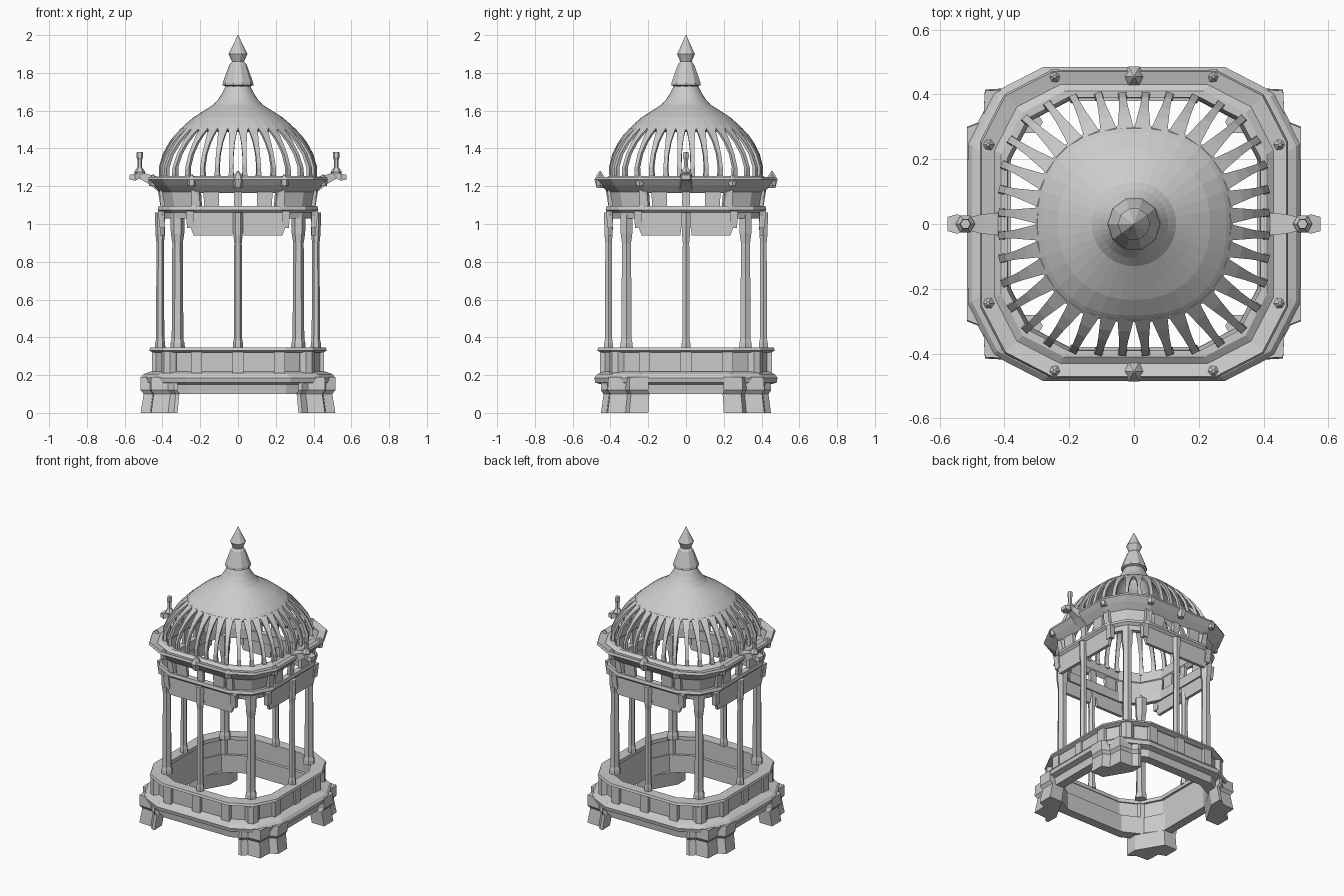
import bpy, bmesh
from math import sin, cos, pi
from mathutils import Vector, Matrix

if "Cube" in bpy.data.objects:
    bpy.data.objects.remove(bpy.data.objects["Cube"])

def make(name, lofts):
    """Object from lofts: each is (list of point loops, wrap end-to-start?)."""
    bm = bmesh.new()
    for loops, wrap in lofts:
        rows = [[bm.verts.new(p) for p in loop] for loop in loops]
        n = len(rows[0])
        for a, b in zip(rows, rows[1:] + ([rows[0]] if wrap else [])):
            for i in range(n):
                j = (i + 1) % n
                bm.faces.new((a[i], a[j], b[j], b[i]))
        if not wrap:
            bm.faces.new(rows[0])
            bm.faces.new(rows[-1])
    bmesh.ops.recalc_face_normals(bm, faces=bm.faces)
    me = bpy.data.meshes.new(name)
    bm.to_mesh(me)
    bm.free()
    ob = bpy.data.objects.new(name, me)
    bpy.context.collection.objects.link(ob)
    return ob

def plan(w, z, dy):
    """Square outline with softened chamfered corners."""
    h, c = w - dy, 0.19 + (w - 0.4) * 0.4
    q = [(w, h - c), (w - .34 * c, h - .34 * c), (w - c, h)]
    pts = q + [(-x, y) for x, y in q[::-1]] + [(-x, -y) for x, y in q] + [(x, -y) for x, y in q[::-1]]
    return [(x, y, z) for x, y in pts]

def frame(name, profile, dy=0.0):
    return make(name, [([plan(w, z, dy) for w, z in profile], True)])

def lathe(profile, x=0, y=0, n=8):
    return ([[(x + r * cos(2 * pi * i / n), y + r * sin(2 * pi * i / n), z)
              for i in range(n)] for r, z in profile], False)

def prism(poly, z0, z1, grow=0.0):
    k = 1 + grow
    return ([[(x, y, z0) for x, y in poly], [(x * k, y * k, z1) for x, y in poly]], False)

def box(x0, x1, y0, y1, z0, z1, grow=0.0):
    return prism([(x0, y0), (x1, y0), (x1, y1), (x0, y1)], z0, z1, grow)

def turned(loft, k):
    m = Matrix.Rotation(k * pi / 2, 3, 'Z')
    return ([[m @ Vector(p) for p in loop] for loop in loft[0]], loft[1])

def mirrored(loft, sx, sy):
    return ([[(p[0] * sx, p[1] * sy, p[2]) for p in loop] for loop in loft[0]], loft[1])

SIGNS = [(1, 1), (-1, 1), (-1, -1), (1, -1)]

# Feet: stepped corner blocks
low = [(.515, .20), (.515, .30), (.465, .32), (.46, .415), (.37, .42), (.34, .45), (.32, .45), (.32, .37), (.42, .20)]
foot = ([[(x, y, 0) for x, y in low],
         [(x * .97, y * .97, .10) for x, y in low],
         [(x, y, .12) for x, y in low],
         [(x, y * .99, .19) for x, y in low]], False)
make("corner_feet", [mirrored(foot, *s) for s in SIGNS])

# Base: heavy lower moulding, plinth wall and top rail
frame("base_moulding", [(.41, .10), (.47, .10), (.475, .15), (.51, .16), (.515, .185),
                        (.50, .205), (.46, .22), (.41, .22)], .03)
frame("plinth_wall", [(.41, .21), (.445, .21), (.445, .325), (.41, .325)], .01)
frame("plinth_rail", [(.395, .32), (.45, .32), (.47, .33), (.465, .345), (.395, .345)])
pil = [turned(box(x - .03, x + .03, -.455, -.425, .21, .325), k) for k in range(4) for x in (-.22, 0, .22)]
make("plinth_pilasters", pil + [lathe([(.045, .21), (.045, .325)], sx * .36, sy * .36) for sx, sy in SIGNS])

# Eight columns: four mid-side, four thicker at the corners
def column(x, y, r):
    return lathe([(r * 1.25, .34), (r * 1.2, .37), (r, .39), (r * .9, .90), (r * 1.15, .95),
                  (r * 1.25, 1.06)], x, y, 6)
make("side_columns", [column(x, y, .022) for x, y in [(.412, 0), (-.412, 0), (0, .41), (0, -.41)]])
make("corner_columns", [column(x * .32, y * .315, .031) for x, y in SIGNS])

# Entablature: hanging trapezoid panels, corner drops and a moulding
hang = []
for k in range(4):
    for s in (-1, 1):
        quad = lambda y: [(s * x, y, z) for x, z in
                          [(.28, 1.06), (.235, .94), (.03, .94), (.025, .98), (0, 1.02), (0, 1.06)]]
        hang.append(turned(([quad(-.41), quad(-.39)], False), k))
        hang.append(turned(box(s * .25 - .02, s * .25 + .02, -.415, -.385, .98, 1.07, .02), k))
make("hanging_panels", hang)
frame("entablature_moulding", [(.38, 1.03), (.405, 1.03), (.41, 1.06), (.425, 1.075), (.42, 1.095), (.38, 1.095)])

# Gallery: small posts on each side and solid flared corner panels
gal = []
for k in range(4):
    for x, w in [(0, .022), (-.14, .04), (.14, .04), (-.225, .02), (.225, .02)]:
        gal.append(turned(box(x - w, x + w, -.41, -.388, 1.09, 1.21, .02), k))
make("gallery_posts", gal)
pane = [(.41, .20), (.338, .338), (.20, .41), (.19, .385), (.318, .318), (.385, .19)]
make("gallery_corner_panels", [mirrored(prism(pane, 1.09, 1.22, .05), *s) for s in SIGNS])

# Flared cornice with pointed ornaments
frame("cornice", [(.39, 1.19), (.41, 1.165), (.45, 1.205), (.475, 1.235), (.47, 1.25),
                  (.43, 1.24), (.41, 1.255), (.39, 1.255)])
tips = [lathe([(.02, 1.19), (.035, 1.235), (.02, 1.26), (.004, 1.28)], x, y, 6) for x, y in [(0, -.455), (0, .455)]]
tips += [lathe([(.02, 1.20), (.025, 1.235), (.005, 1.262)], x * sx, y * sy, 6)
         for sx, sy in SIGNS for x, y in [(.45, .245), (.245, .455)]]
make("cornice_tips", tips)

# Side handles: horizontal bracket, end knob and upright spike
hd = []
for s in (-1, 1):
    def sec(x, w, z0, z1):
        return [(s * x, -w, z0), (s * x, w, z0), (s * x, w, z1), (s * x, -w, z1)]
    hd.append(([sec(.42, .035, 1.17, 1.25), sec(.47, .03, 1.21, 1.262), sec(.52, .018, 1.24, 1.275),
                sec(.545, .03, 1.23, 1.265), sec(.575, .022, 1.235, 1.26)], False))
    hd.append(lathe([(.02, 1.25), (.03, 1.275), (.013, 1.30), (.013, 1.34), (.018, 1.355), (.016, 1.38)], s * .52, 0, 6))
make("side_handles", hd)

# Dome: plan blends from a rounded square at the rim to a circle at the neck
def dome(a, r, z, off=0.0):
    t = min(1, max(0, (z - 1.25) / .36))
    n = 3.5 - 1.5 * t
    c, s = cos(a), sin(a)
    f = (r + off) / (abs(c) ** n + abs(s) ** n) ** (1 / n)
    return Vector((f * c, f * s * (.97 + .03 * t), z))

cap_prof = [(.305, 1.50), (.285, 1.522), (.235, 1.565), (.18, 1.60), (.13, 1.632), (.105, 1.66), (.085, 1.69), (.062, 1.735)]
N = 36
outer = [[dome(2 * pi * i / N, r, z) for i in range(N)] for r, z in cap_prof]
inner = [[dome(2 * pi * i / N, r - .015, z - .012) for i in range(N)] for r, z in cap_prof[::-1]]
make("dome_cap", [(outer + inner, True)])

# Dome ribs: narrow at the rim, widening until they merge into the cap
ribs = []
for i in range(N):
    a = 2 * pi * (i + .5) / N
    loops = []
    for r, z, w in [(.415, 1.24, .014), (.418, 1.30, .011), (.398, 1.37, .011), (.365, 1.43, .014),
                    (.335, 1.47, .019), (.298, 1.508, .025)]:
        p, q = dome(a, r, z), dome(a, r, z, -.018)
        side = Vector((-sin(a), cos(a), 0)) * w
        loops.append([p - side, p + side, q + side, q - side])
    ribs.append((loops, False))
make("dome_ribs", ribs)

# Finial
make("finial", [lathe([(.06, 1.715), (.068, 1.73), (.082, 1.735), (.08, 1.75), (.062, 1.80), (.045, 1.845), (.032, 1.86),
                       (.05, 1.90), (.03, 1.94), (.018, 1.965), (.002, 2.0)], n=10)])
